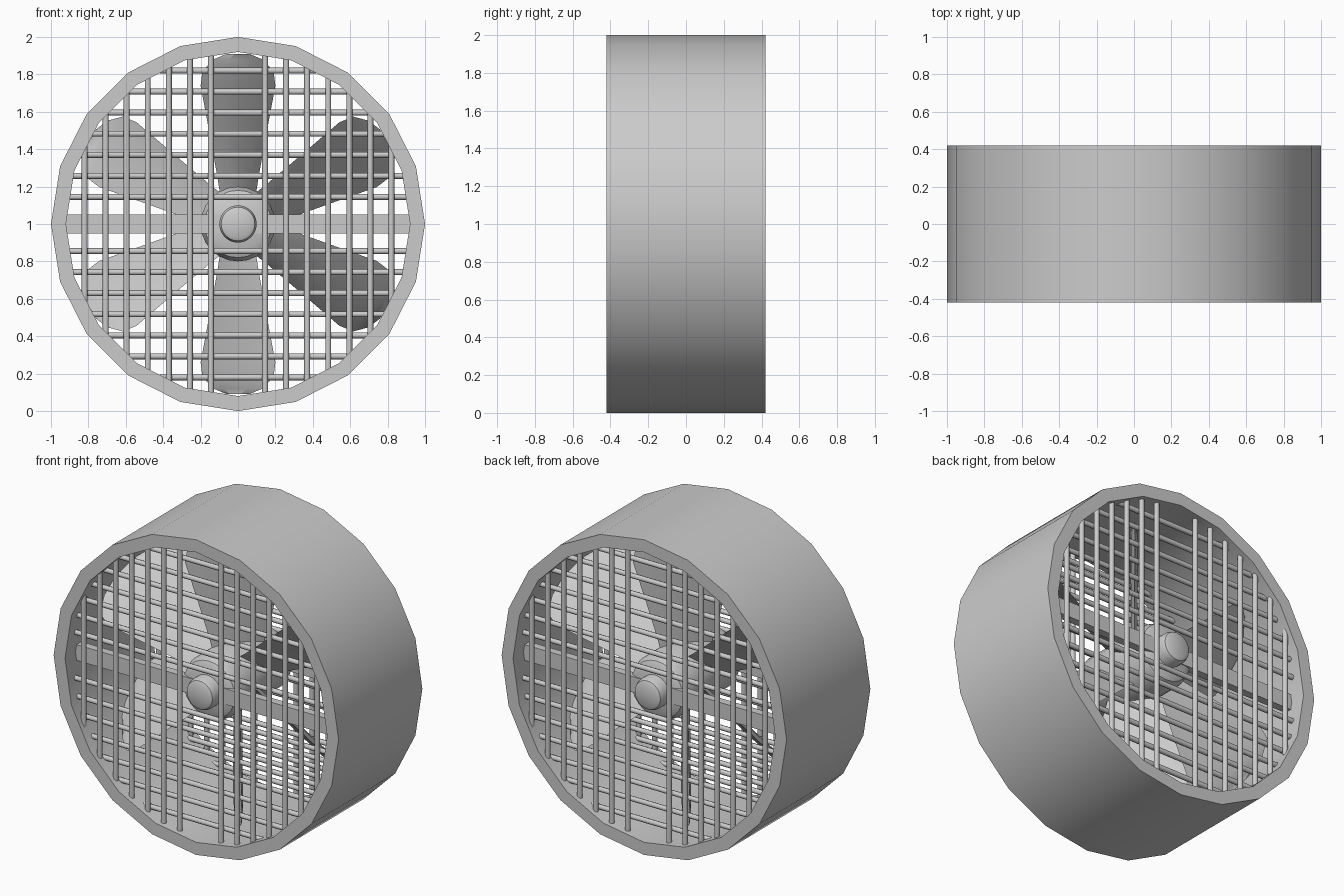
import bpy, bmesh
from math import sin, cos, pi, sqrt, radians, tan
from mathutils import Matrix, Vector

if "Cube" in bpy.data.objects:
    bpy.data.objects.remove(bpy.data.objects["Cube"])

CENTRE = Vector((0, 0, 1))


def make(name, bm, smooth=35):
    bmesh.ops.recalc_face_normals(bm, faces=bm.faces)
    me = bpy.data.meshes.new(name)
    bm.to_mesh(me)
    bm.free()
    ob = bpy.data.objects.new(name, me)
    ob.location = CENTRE
    bpy.context.collection.objects.link(ob)
    bpy.ops.object.select_all(action='DESELECT')
    ob.select_set(True)
    bpy.context.view_layer.objects.active = ob
    bpy.ops.object.shade_smooth_by_angle(angle=radians(smooth))
    return ob


def loft(bm, rings, closed=False):
    """Skin a list of closed rings; either join the last to the first or cap the ends."""
    vs = [[bm.verts.new(p) for p in r] for r in rings]
    n = len(vs[0])
    pairs = list(zip(vs, vs[1:])) + ([(vs[-1], vs[0])] if closed else [])
    for a, b in pairs:
        for i in range(n):
            j = (i + 1) % n
            bm.faces.new((a[i], a[j], b[j], b[i]))
    if not closed:
        bm.faces.new(vs[0])
        bm.faces.new(vs[-1])


def turned(name, profile, sides, closed=False):
    """Revolve (radius, y) points about the fan axis."""
    bm = bmesh.new()
    loft(bm, [[(r * cos(2 * pi * i / sides), y, r * sin(2 * pi * i / sides))
               for i in range(sides)] for r, y in profile], closed)
    return make(name, bm)


# Round casing
turned("casing", [(1, -.42), (1, .42), (.92, .42), (.92, -.42)], 20, True)

# Hub and the rounded axle cap showing at both ends
hub = [(.14, -.31), (.18, -.29), (.2, -.24)]
turned("hub", hub + [(r, -y) for r, y in reversed(hub)], 24)
cap = [(.07, -.395), (.09, -.385), (.1, -.36)]
turned("axle_cap", cap + [(r, -y) for r, y in reversed(cap)], 24)

# Six pitched blades with a thin lens section
SECTION = [(-1, 0), (-.5, .018), (.5, .018), (1, 0), (.5, -.018), (-.5, -.018)]
STATIONS = [(.12, .09), (.25, .11), (.5, .155), (.74, .2),
            (.82, .19), (.88, .13), (.91, .06)]
pitch = radians(51)
bm = bmesh.new()
for k in range(6):
    turn = Matrix.Rotation(k * pi / 3, 3, 'Y') @ Matrix.Rotation(pitch, 3, 'Z')
    loft(bm, [[turn @ Vector((u * w / cos(pitch), t, r)) for u, t in SECTION]
              for r, w in STATIONS])
make("fan_blades", bm)


def bar(bm, d, y, vertical):
    h = sqrt(.92 ** 2 - d ** 2)
    rot = Matrix.Identity(4) if vertical else Matrix.Rotation(pi / 2, 4, 'Y')
    pos = (d, y, 0) if vertical else (0, y, d)
    bmesh.ops.create_cone(bm, cap_ends=True, segments=8, radius1=.016, radius2=.016,
                          depth=2 * h, matrix=Matrix.Translation(pos) @ rot)


for side, label in ((-1, "front"), (1, "back")):
    # Crossed grille bars, upright ones outermost
    bm = bmesh.new()
    for i in range(7):
        for s in (-1, 1):
            d = s * (.145 + .1125 * i)
            bar(bm, d, side * .375, True)
            bar(bm, d, side * .345, False)
    make(label + "_grille", bm, 50)
    # Wide strut carrying the hub
    bm = bmesh.new()
    bmesh.ops.create_cube(bm, size=1, matrix=Matrix.Translation((0, side * .29, 0))
                          @ Matrix.Diagonal((1.86, .05, .1, 1)))
    make(label + "_strut", bm)
